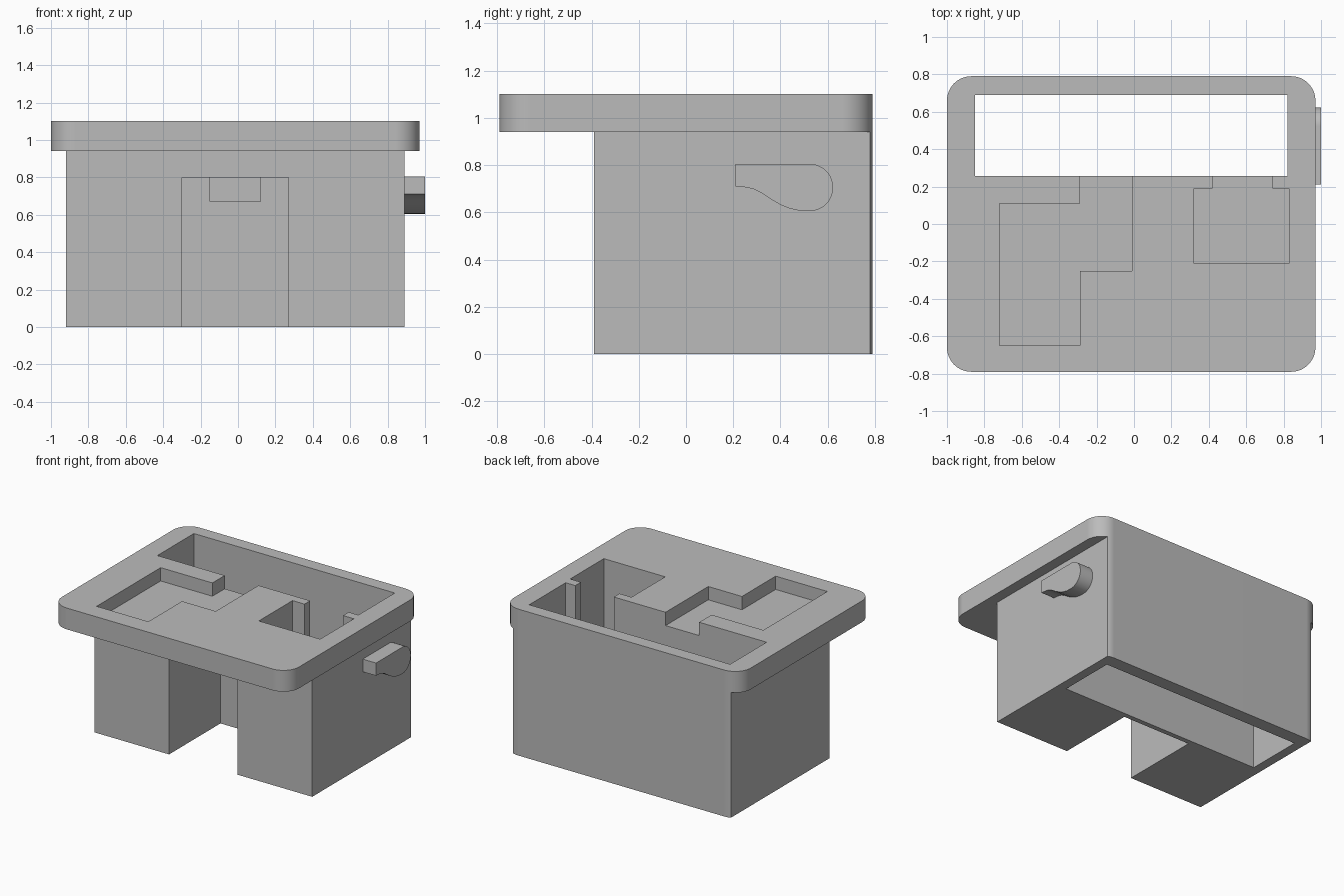
import bpy
import bmesh
from math import sin, cos, pi, radians

old = bpy.data.objects.get("Cube")
if old:
    bpy.data.objects.remove(old, do_unlink=True)

grey = bpy.data.materials.new("plain grey")
grey.use_nodes = True
grey.diffuse_color = (0.5, 0.5, 0.5, 1)
grey.node_tree.nodes["Principled BSDF"].inputs["Base Color"].default_value = (0.5, 0.5, 0.5, 1)


def prism(name, outline, lo, hi, axis="z"):
    """Extrude a 2D outline along z, or a (y, z) outline along x, or an (x, z) one along y."""
    place = {"z": lambda a, b, h: (a, b, h),
             "x": lambda a, b, h: (h, a, b),
             "y": lambda a, b, h: (a, h, b)}[axis]
    bm = bmesh.new()
    rings = [[bm.verts.new(place(a, b, h)) for a, b in outline] for h in (lo, hi)]
    bm.faces.new(rings[0])
    bm.faces.new(rings[1])
    n = len(outline)
    for i in range(n):
        j = (i + 1) % n
        bm.faces.new((rings[0][i], rings[0][j], rings[1][j], rings[1][i]))
    bmesh.ops.recalc_face_normals(bm, faces=bm.faces)
    mesh = bpy.data.meshes.new(name)
    bm.to_mesh(mesh)
    bm.free()
    mesh.materials.append(grey)
    obj = bpy.data.objects.new(name, mesh)
    bpy.context.collection.objects.link(obj)
    return obj


def rect(x0, x1, y0, y1):
    return [(x0, y0), (x1, y0), (x1, y1), (x0, y1)]


def arc(cx, cy, r, start, end, steps=16):
    angles = [radians(start + (end - start) * i / steps) for i in range(steps + 1)]
    return [(cx + r * cos(a), cy + r * sin(a)) for a in angles]


def activate(obj):
    bpy.ops.object.select_all(action="DESELECT")
    obj.select_set(True)
    bpy.context.view_layer.objects.active = obj


def cut(obj, cutters):
    activate(obj)
    for cutter in cutters:
        mod = obj.modifiers.new("cut", "BOOLEAN")
        mod.operation = "DIFFERENCE"
        mod.solver = "EXACT"
        mod.object = cutter
        bpy.ops.object.modifier_apply(modifier=mod.name)


# Rounded top plate
LEFT, RIGHT, DEPTH, R = -1.0, 0.97, 0.79, 0.13
corners = [(RIGHT - R, DEPTH - R, 0), (LEFT + R, DEPTH - R, 90),
           (LEFT + R, R - DEPTH, 180), (RIGHT - R, R - DEPTH, 270)]
outline = [p for cx, cy, a in corners for p in arc(cx, cy, R, a, a + 90)]
plate = prism("top_plate", outline, 0.94, 1.10)

# Body, flush with the plate's rounded back edge
back = [p for p in outline if p[1] > 0.7 and -0.915 < p[0] < 0.885]
body = prism("body", [(-0.92, -0.39), (0.89, -0.39), (0.89, 0.78)] + back + [(-0.92, 0.78)], 0, 0.94)

# Cutters: open well, deep pocket with slot, shallow stepped recess, front notch and its window
well = prism("well_cutter", rect(-0.85, 0.82, 0.257, 0.69), -0.2, 1.3)
pocket = prism("pocket_cutter", [(0.32, -0.21), (0.83, -0.21), (0.83, 0.19), (0.74, 0.19),
                                 (0.74, 0.35), (0.42, 0.35), (0.42, 0.19), (0.32, 0.19)], 0.5, 1.3)
recess = prism("recess_cutter", [(-0.72, -0.65), (-0.29, -0.65), (-0.29, -0.25), (-0.01, -0.25),
                                 (-0.01, 0.35), (-0.29, 0.35), (-0.29, 0.11), (-0.72, 0.11)], 1.0, 1.3)
notch = prism("notch_cutter", rect(-0.30, 0.27, -0.2, 0.80), -0.6, 0.22, "y")
window = prism("window_cutter", rect(-0.15, 0.12, 0.67, 0.80), 0.1, 0.4, "y")

cut(plate, [well, pocket, recess])
cut(body, [well, pocket, notch, window])
for cutter in (well, pocket, recess, notch, window):
    bpy.data.objects.remove(cutter, do_unlink=True)

# Side lever with a rounded end
lever_outline = [(0.21, 0.805), (0.21, 0.71), (0.26, 0.705), (0.29, 0.697), (0.32, 0.682),
                 (0.36, 0.655), (0.40, 0.632), (0.44, 0.616), (0.48, 0.607)]
lever_outline += arc(0.523, 0.705, 0.1, -95, 90, 24)
lever = prism("side_lever", lever_outline, 0.885, 1.0, "x")

# Smooth only the rounded edges
for obj in (plate, body, lever):
    activate(obj)
    bpy.ops.object.shade_smooth_by_angle(angle=radians(30))
    obj.modifiers.new("even_normals", "WEIGHTED_NORMAL").keep_sharp = True
